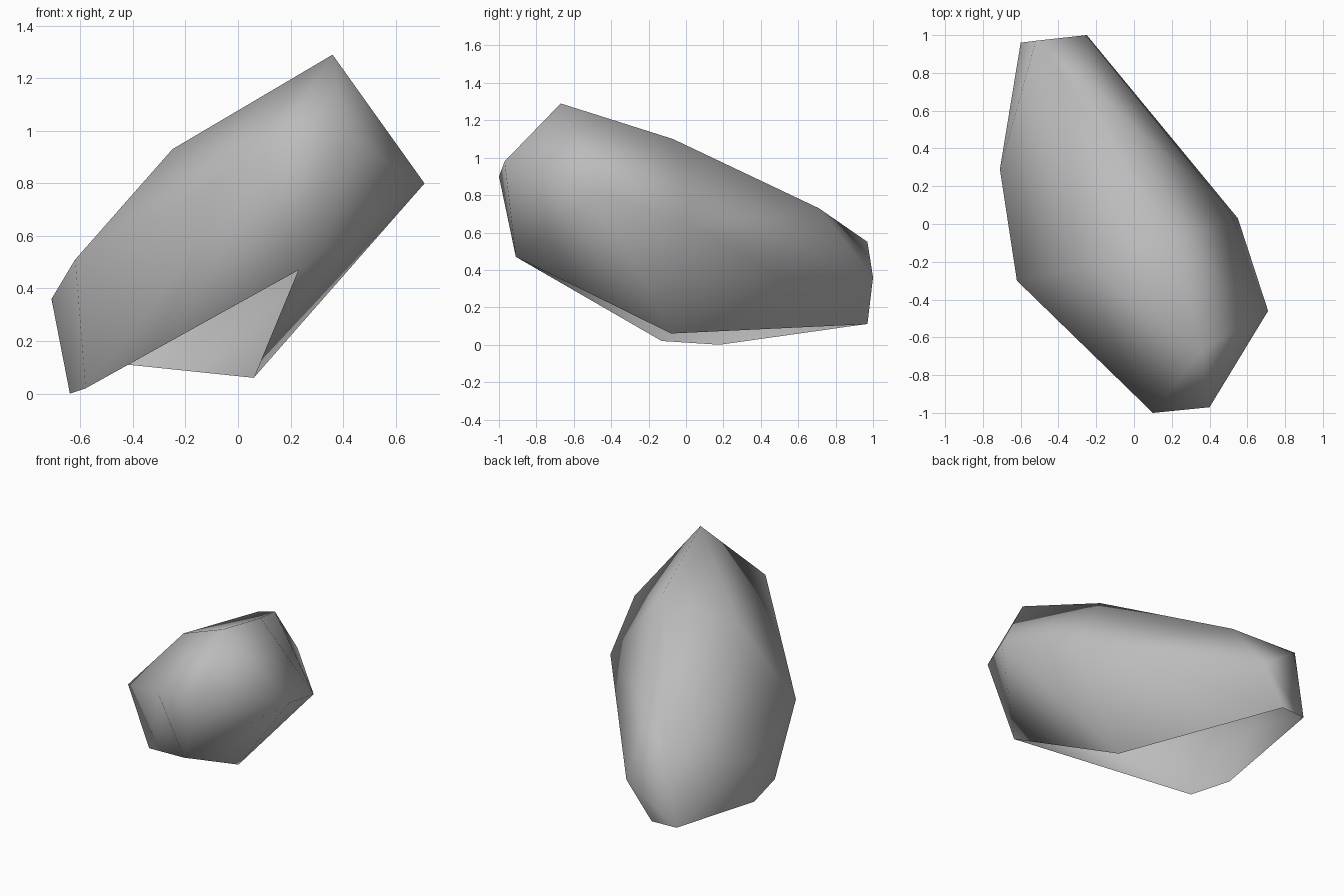
import bpy
import bmesh

old = bpy.data.objects.get("Cube")
if old:
    bpy.data.objects.remove(old, do_unlink=True)

# Stone colour
GREY = (0.5, 0.5, 0.5, 1.0)
stone = bpy.data.materials.new("stone grey")
stone.use_nodes = True
stone.diffuse_color = GREY
shader = stone.node_tree.nodes["Principled BSDF"]
shader.inputs["Base Color"].default_value = GREY
shader.inputs["Roughness"].default_value = 0.9

# Corners of the open underside, in order around the rim
rim = [
    (0.23, -0.91, 0.47), (0.06, -0.08, 0.06), (-0.42, 0.97, 0.11),
    (-0.60, 0.96, 0.11), (-0.64, 0.18, 0.0), (-0.58, -0.13, 0.02),
]
# Corners around the waist
waist = [
    (0.10, -1.0, 0.90), (0.40, -0.97, 0.98), (0.71, -0.46, 0.80),
    (0.55, 0.03, 0.63), (-0.25, 1.0, 0.36), (-0.71, 0.29, 0.36),
    (-0.62, -0.30, 0.51),
]
# Corners along the ridge
ridge = [
    (0.36, -0.67, 1.29), (0.22, -0.07, 1.10), (-0.25, -0.23, 0.93),
    (-0.22, 0.71, 0.73), (-0.52, 0.97, 0.55),
]

# Boulder shell: wrap the corners, then open the underside
bm = bmesh.new()
rim_verts = {bm.verts.new(p) for p in rim}
for p in waist + ridge:
    bm.verts.new(p)
bmesh.ops.convex_hull(bm, input=bm.verts[:])
underside = [f for f in bm.faces if all(v in rim_verts for v in f.verts)]
bmesh.ops.delete(bm, geom=underside, context='FACES')
bmesh.ops.recalc_face_normals(bm, faces=bm.faces[:])
top = max(bm.faces, key=lambda f: f.calc_center_median().z)
if top.normal.z < 0:
    bmesh.ops.reverse_faces(bm, faces=bm.faces[:])
for f in bm.faces:
    f.smooth = True

mesh = bpy.data.meshes.new("boulder")
bm.to_mesh(mesh)
bm.free()
mesh.materials.append(stone)
boulder = bpy.data.objects.new("boulder", mesh)
bpy.context.collection.objects.link(boulder)
